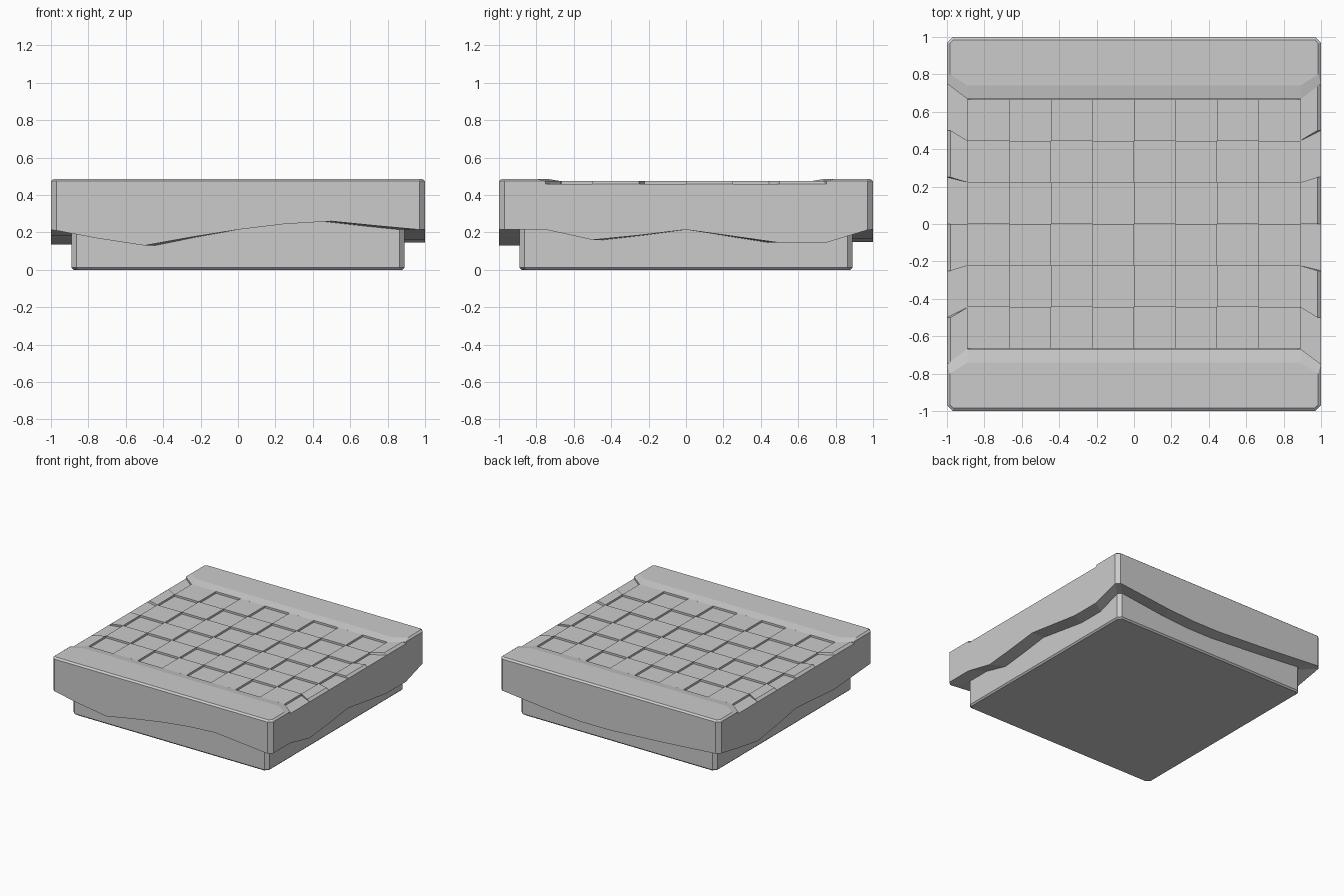
import bpy, bmesh

if "Cube" in bpy.data.objects:
    bpy.data.objects.remove(bpy.data.objects["Cube"])

LOW, HIGH, TOP = 0.458, 0.474, 0.486   # sunken paver, raised paver, rim crest
BASE = 0.89                            # base width relative to slab


def make(name, loops, cap_first=False, cap_last=False):
    """Bridge a stack of equal-length closed loops into one flat-shaded mesh."""
    bm = bmesh.new()
    rings = [[bm.verts.new(p) for p in loop] for loop in loops]
    n = len(rings[0])
    for a, b in zip(rings, rings[1:]):
        for i in range(n):
            j = (i + 1) % n
            bm.faces.new((a[i], a[j], b[j], b[i]))
    if cap_first:
        bm.faces.new(rings[0])
    if cap_last:
        bm.faces.new(rings[-1])
    bmesh.ops.recalc_face_normals(bm, faces=bm.faces)
    me = bpy.data.meshes.new(name)
    bm.to_mesh(me)
    bm.free()
    ob = bpy.data.objects.new(name, me)
    bpy.context.collection.objects.link(ob)
    return ob


# wavy hem heights along each side, walked counter-clockwise from above
E = 0.97
front = [(-E, .21), (-.75, .168), (-.5, .13), (-.25, .175), (0, .215), (.25, .245), (.5, .26), (.75, .235), (E, .215)]
right = [(-E, .215), (-.75, .215), (-.5, .16), (-.25, .185), (0, .215), (.25, .18), (.5, .145), (.75, .145), (E, .213)]
back = [(-E, .215), (-.5, .165), (-.25, .15), (0, .15), (.5, .18), (E, .215)]
left = [(-E, .215), (-.75, .175), (-.5, .135), (-.25, .17), (0, .215), (.5, .18), (E, .213)]
hem = ([(t, -1, z) for t, z in front] + [(1, t, z) for t, z in right]
       + [(-t, 1, z) for t, z in back] + [(-1, -t, z) for t, z in left])


def flat(scale, z):
    return [(x * scale, y * scale, z) for x, y, _ in hem]


# overhanging upper slab: outer wall, wavy hem and its underside
inner = [(x * BASE, y * BASE, z) for x, y, z in hem]
make("slab_skirt", [flat(1, LOW), hem, inner])

# narrower base block with a slightly rounded foot
make("base_block", [inner, flat(BASE, .012), flat(BASE - .012, 0)], cap_last=True)

# front and back raised rims
for name, s in (("front_rim", 1), ("back_rim", -1)):
    outer = [(-1, -.75), (-1, -.97), (-.97, -1), (.97, -1), (1, -.97), (1, -.75), (.889, -.667), (-.889, -.667)]
    crest = [(-.985, -.80), (-.985, -.965), (-.965, -.985), (.965, -.985), (.985, -.965), (.985, -.80),
             (.889, -.74), (-.889, -.74)]
    loops = [[(x * s, y * s, z) for x, y in pts]
             for pts, z in ((outer, LOW), (outer, HIGH), (crest, TOP))]
    make(name, loops, cap_last=True)

# checkerboard paving: 8 square columns plus a flared column at each side
xs = [-1] + [-.889 + i * .22225 for i in range(9)] + [1]


def row_y(x, j):
    return (j - 3) * (.25 if abs(x) == 1 else .2223)


for i in range(10):
    for j in range(6):
        quad = [(xs[i], row_y(xs[i], j)), (xs[i + 1], row_y(xs[i + 1], j)),
                (xs[i + 1], row_y(xs[i + 1], j + 1)), (xs[i], row_y(xs[i], j + 1))]
        foot = [(x, y, LOW) for x, y in quad]
        if (i + j) % 2:
            make(f"low_paver_{i}_{j}", [foot], cap_last=True)
            o = bpy.data.objects[f"low_paver_{i}_{j}"].data
            if o.polygons[0].normal.z < 0:
                o.flip_normals()
        else:
            # raised pavers on the slab edge lean inwards at their outer side
            top = [(max(-.98, min(.98, x)), y, HIGH) for x, y in quad]
            make(f"raised_paver_{i}_{j}", [foot, top], cap_last=True)
